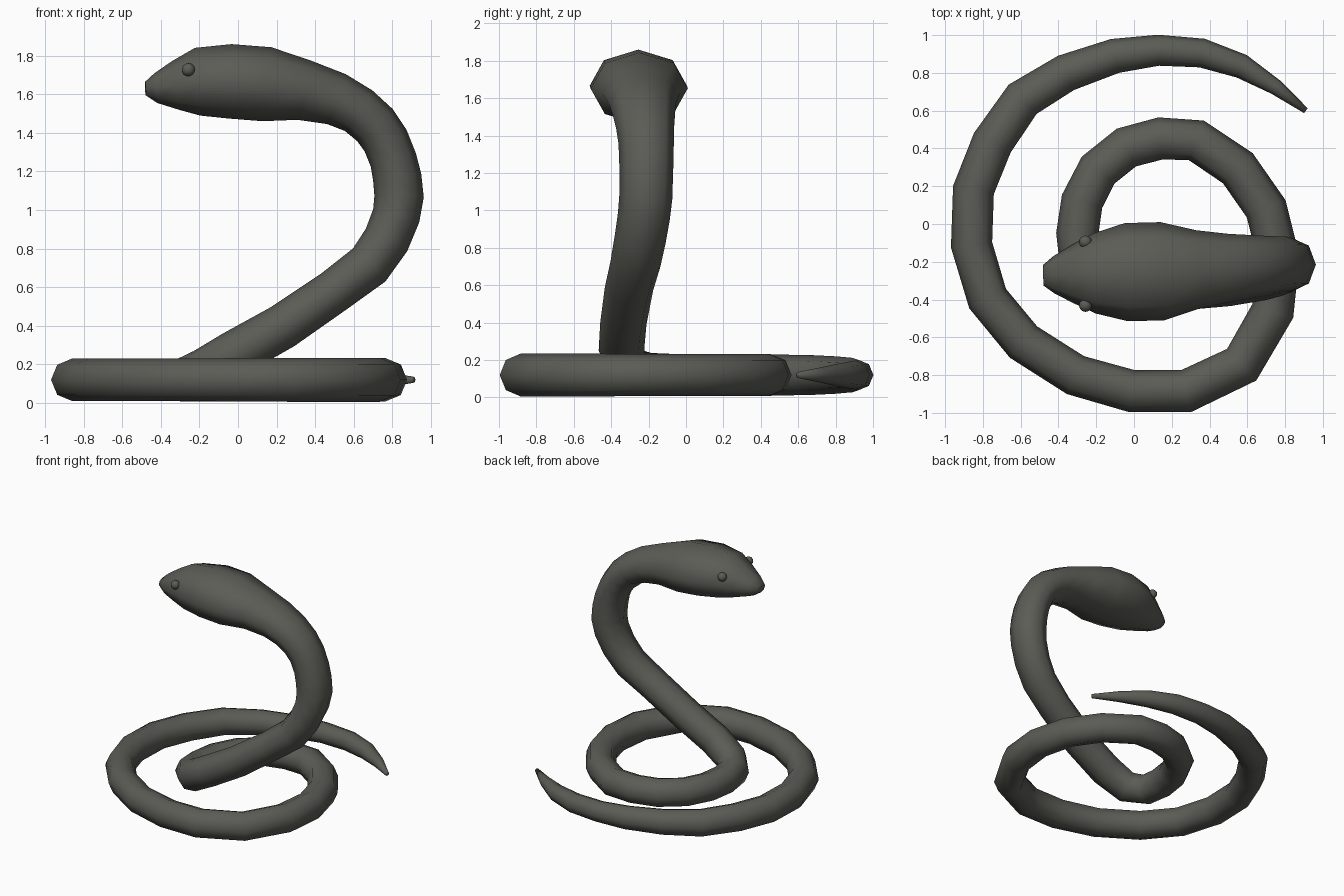
import bpy, bmesh, math
from mathutils import Vector

mat = bpy.data.materials.new("dark grey")
mat.diffuse_color = (0.105, 0.107, 0.092, 1)

# flat coils, tail tip first: x, y, radius
coil = [(.91, .60, .016), (.75, .725, .042), (.57, .835, .065), (.36, .905, .077),
        (.13, .92, .082), (-.10, .89, .092), (-.36, .80, .10), (-.59, .66, .107),
        (-.75, .43, .11), (-.85, .18, .11), (-.86, -.11, .11), (-.775, -.395, .11),
        (-.585, -.625, .11), (-.31, -.80, .11), (-.01, -.885, .112), (.275, -.885, .114),
        (.57, -.745, .114), (.735, -.46, .114), (.765, -.18, .112), (.70, .08, .112),
        (.55, .295, .112), (.33, .443, .112), (.14, .453, .112), (-.04, .405, .112),
        (-.19, .285, .112), (-.275, .12, .112), (-.30, -.05, .112)]

# rising neck and head, profile: x, y, z, half width, half height
neck = [(-.285, -.20, .125, .114, .114), (-.19, -.31, .16, .118, .118),
        (-.02, -.345, .255, .122, .12), (.23, -.335, .395, .124, .118),
        (.50, -.305, .58, .13, .114), (.68, -.27, .715, .135, .12),
        (.77, -.245, .845, .138, .122), (.82, -.225, .97, .14, .124),
        (.835, -.215, 1.07, .142, .128), (.825, -.213, 1.17, .143, .126),
        (.805, -.212, 1.26, .145, .122), (.765, -.213, 1.36, .148, .122),
        (.71, -.218, 1.44, .155, .124), (.625, -.225, 1.515, .167, .127),
        (.51, -.232, 1.575, .18, .138), (.34, -.24, 1.622, .207, .158),
        (.15, -.25, 1.652, .26, .193), (-.04, -.255, 1.667, .26, .193),
        (-.21, -.262, 1.665, .212, .176), (-.325, -.265, 1.645, .155, .127),
        (-.425, -.27, 1.632, .098, .078), (-.48, -.272, 1.63, .055, .035)]

stations = [(x, y, .12, r, r) for x, y, r in coil] + neck
pts = [Vector(s[:3]) for s in stations]
SIDES = 8

# body: octagonal sections lofted along the spine
bm = bmesh.new()
rings = []
for i, (x, y, z, w, h) in enumerate(stations):
    a, b = pts[max(i - 1, 0)], pts[min(i + 1, len(pts) - 1)]
    t = (b - a).normalized()
    if i < len(coil) + 2:
        side = t.cross(Vector((0, 0, 1)))
    else:
        side = Vector((0, -1, 0)) - t * -t.y
    side.normalize()
    up = side.cross(t)
    rings.append([bm.verts.new(pts[i] + side * w * math.cos(k * math.tau / SIDES)
                               + up * h * math.sin(k * math.tau / SIDES))
                  for k in range(SIDES)])
for r0, r1 in zip(rings, rings[1:]):
    for k in range(SIDES):
        n = (k + 1) % SIDES
        bm.faces.new((r0[k], r0[n], r1[n], r1[k]))
bm.faces.new(rings[0])
bm.faces.new(rings[-1])
bmesh.ops.recalc_face_normals(bm, faces=bm.faces)
for f in bm.faces:
    f.smooth = True
me = bpy.data.meshes.new("snake_body")
bm.to_mesh(me)
bm.free()
me.materials.append(mat)
bpy.context.collection.objects.link(bpy.data.objects.new("snake_body", me))

# eyes, one on each side of the head
for name, s in (("left_eye", 1), ("right_eye", -1)):
    bpy.ops.mesh.primitive_uv_sphere_add(segments=16, ring_count=8, radius=.034,
                                         location=(-.257, -.263 + s * .168, 1.727))
    eye = bpy.context.object
    eye.name = name
    eye.data.materials.append(mat)
    bpy.ops.object.shade_smooth()
